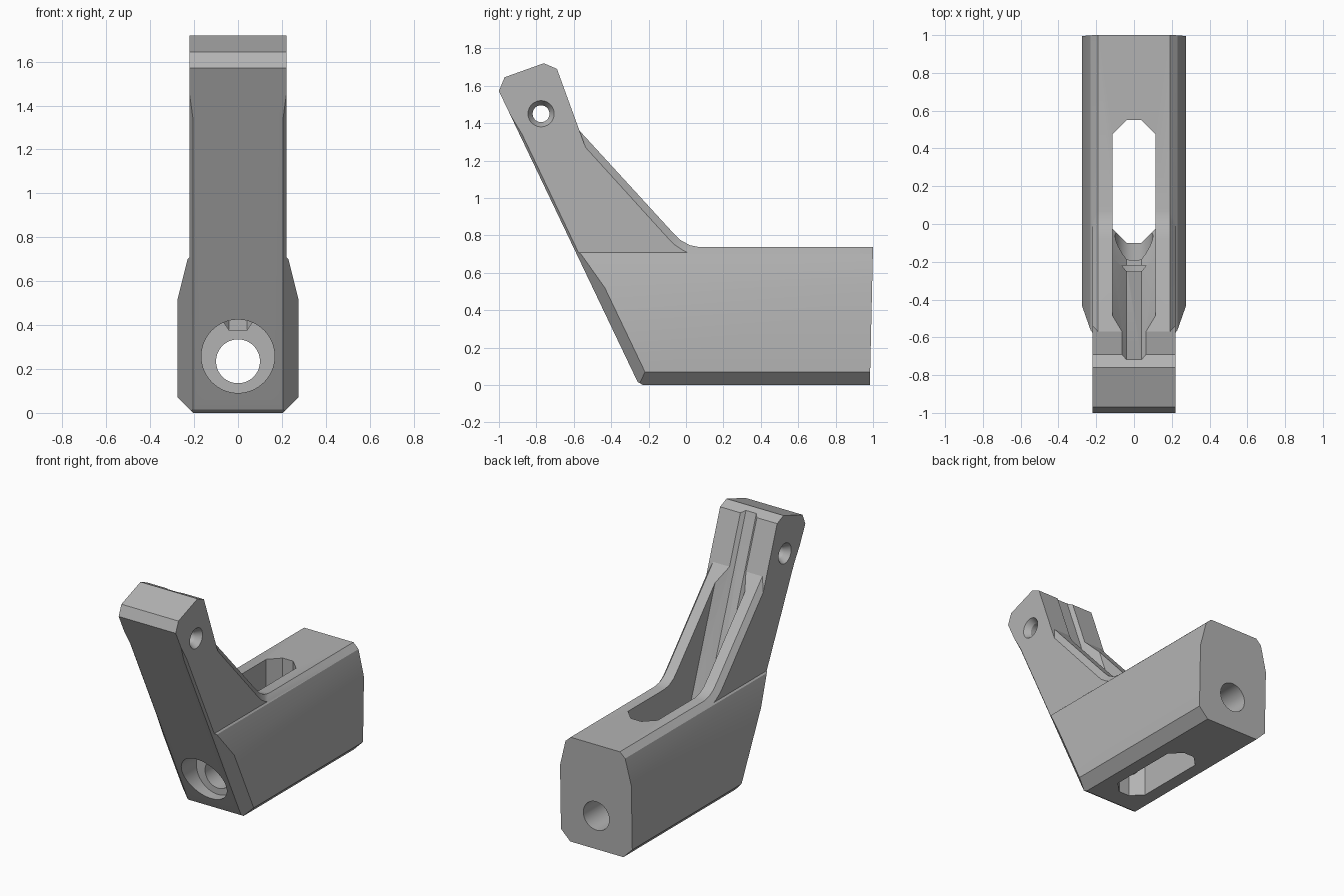
import bpy, bmesh, math

if "Cube" in bpy.data.objects:
    bpy.data.objects.remove(bpy.data.objects["Cube"], do_unlink=True)

grey = bpy.data.materials.new("plain grey")
grey.use_nodes = True
grey.diffuse_color = (0.45, 0.45, 0.45, 1)
grey.node_tree.nodes["Principled BSDF"].inputs["Base Color"].default_value = (0.45, 0.45, 0.45, 1)


def loft(name, rings):
    """Closed solid through rings with equal point counts."""
    bm = bmesh.new()
    loops = [[bm.verts.new(p) for p in ring] for ring in rings]
    n = len(loops[0])
    for a, b in zip(loops, loops[1:]):
        for i in range(n):
            j = (i + 1) % n
            bm.faces.new((a[i], a[j], b[j], b[i]))
    bm.faces.new(loops[0])
    bm.faces.new(loops[-1])
    bmesh.ops.recalc_face_normals(bm, faces=bm.faces)
    mesh = bpy.data.meshes.new(name)
    bm.to_mesh(mesh)
    bm.free()
    mesh.materials.append(grey)
    ob = bpy.data.objects.new(name, mesh)
    bpy.context.collection.objects.link(ob)
    return ob


def mirrored(half):
    """Right half outline in (x, other), closed by its mirror image."""
    return half + [(-x, v) for x, v in reversed(half)]


def round_cutter(name, axis, centre, r1, r2, length):
    rot = (-math.pi / 2, 0, 0) if axis == "y" else (0, math.pi / 2, 0)
    bpy.ops.mesh.primitive_cone_add(vertices=64, radius1=r1, radius2=r2, depth=length,
                                    location=centre, rotation=rot)
    ob = bpy.context.object
    ob.name = name
    ob.data.materials.append(grey)
    return ob


def combine(target, other, operation):
    other.hide_render = True
    bpy.context.view_layer.objects.active = target
    mod = target.modifiers.new("combine", "BOOLEAN")
    mod.operation = operation
    mod.solver = "EXACT"
    mod.object = other
    bpy.ops.object.modifier_apply(modifier=mod.name)
    bpy.data.objects.remove(other, do_unlink=True)


# Long chamfered body
section = mirrored([(0.205, 0), (0.275, 0.07), (0.275, 0.52), (0.23, 0.70), (0.19, 0.737)])
bracket = loft("bracket", [[(x, -0.8, z) for x, z in section],
                           [(x, 0.983 + 0.023 * z, z) for x, z in section]])

# Leaning arm, with chamfered rear edges on the lower part
lower = [(0.05, 0.3), (-0.4, 0.3), (-0.75, 0.8), (-1.03, 1.499),
         (-0.97, 1.645), (-0.76, 1.72), (-0.69, 1.69)]
rear_outer = [(-0.57, 1.36), (-0.08, 0.825), (-0.03, 0.775), (0.02, 0.747), (0.09, 0.733)]
rear_inner = [(-0.537, 1.27), (-0.11, 0.80), (-0.065, 0.752), (-0.02, 0.722), (0.03, 0.698)]
arm = loft("arm", [[(x, y, z) for y, z in lower + rear]
                   for x, rear in ((-0.22, rear_inner), (-0.19, rear_outer),
                                   (0.19, rear_outer), (0.22, rear_inner))])
combine(bracket, arm, "UNION")


# Slanted front face with a rounded toe
def front(z):
    return -0.27 - 0.477 * (z - 0.04)


front_profile = [(front(1.8), 1.8), (front(0.04), 0.04), (-0.257, 0.015), (-0.23, 0),
                 (-0.17, -0.1), (-1.6, -0.1), (-1.6, 1.8)]
combine(bracket, loft("front_cutter", [[(x, y, z) for y, z in front_profile]
                                       for x in (-0.5, 0.5)]), "DIFFERENCE")

# Chamfers along both front edges, fading out near the tip
for side in (-1, 1):
    wedge = [(0.165, -0.037), (0.34, 0.125), (0.34, -0.037)]
    rings = [[(side * (x + shift), front(z) + d, z) for x, d in wedge]
             for z, shift in ((-0.05, 0), (1.34, 0), (1.52, 0.025))]
    combine(bracket, loft("edge_cutter", rings), "DIFFERENCE")

# Octagonal slot through the body, leading into a channel up the arm
rings = []
for z, y in ((-0.1, -0.1), (0.2, -0.1), (0.42, -0.25), (1.8, -0.754)):
    outline = mirrored([(0.04, y), (0.115, y + 0.075), (0.115, 0.475), (0.04, 0.55)])
    rings.append([(px, py, z) for px, py in outline])
combine(bracket, loft("slot_cutter", rings), "DIFFERENCE")

# Lengthwise bore with a wide recess at the front
combine(bracket, round_cutter("bore", "y", (0, 0, 0.235), 0.1, 0.1, 3), "DIFFERENCE")
combine(bracket, round_cutter("recess", "y", (0, -0.72, 0.258), 0.167, 0.167, 1), "DIFFERENCE")

# Countersunk pin hole across the arm tip
combine(bracket, round_cutter("pin_hole", "x", (0, -0.775, 1.45), 0.045, 0.045, 1), "DIFFERENCE")
for side in (-1, 1):
    r_low, r_high = (0.045, 0.095) if side > 0 else (0.095, 0.045)
    combine(bracket, round_cutter("countersink", "x", (side * 0.22, -0.775, 1.45),
                                  r_low, r_high, 0.08), "DIFFERENCE")

bpy.ops.object.select_all(action="DESELECT")
bracket.select_set(True)
bpy.context.view_layer.objects.active = bracket
bpy.ops.object.shade_smooth_by_angle(angle=math.radians(20))
